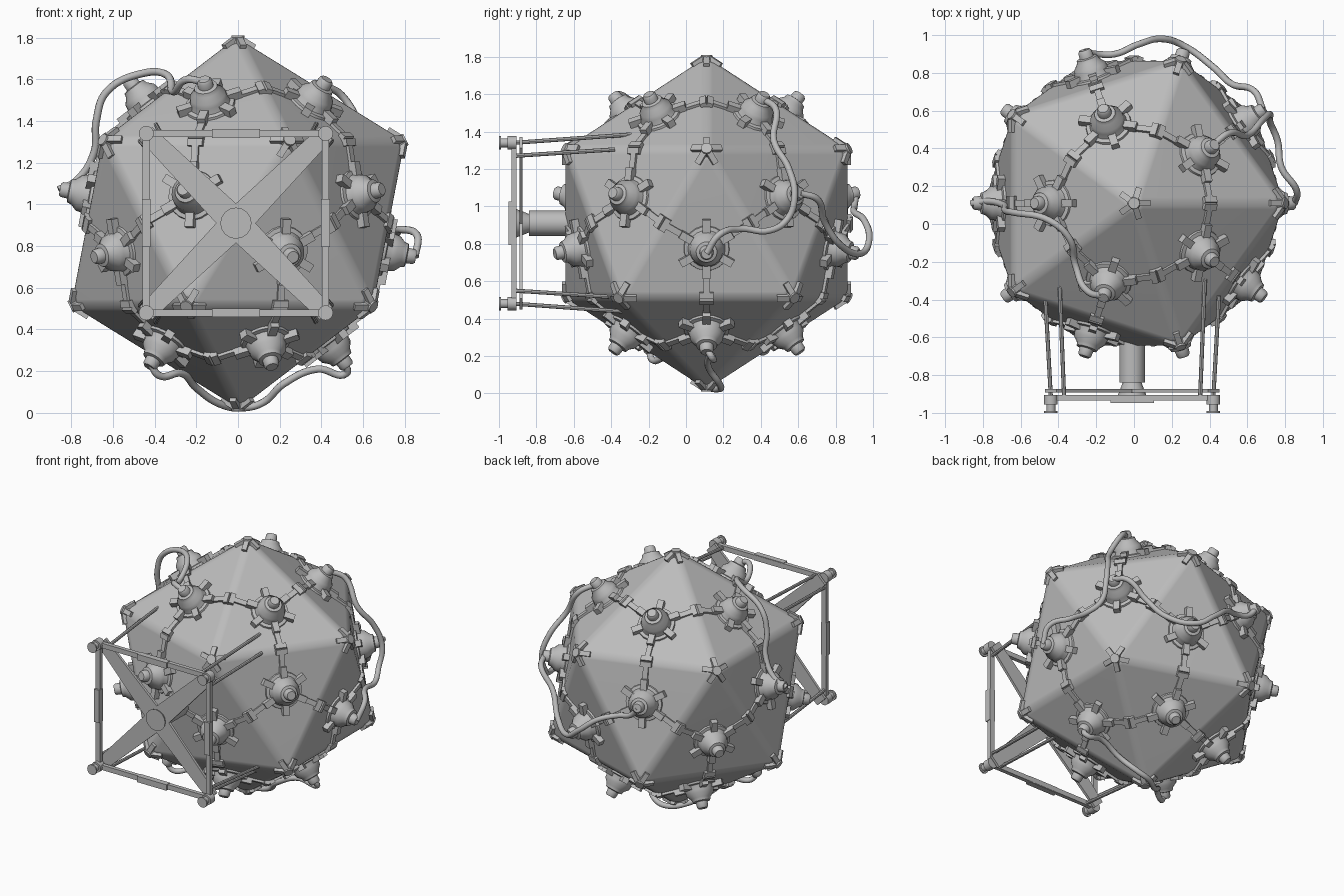
import bpy, bmesh, math
from mathutils import Vector, Matrix

cube = bpy.data.objects.get("Cube")
if cube:
    bpy.data.objects.remove(cube, do_unlink=True)

CENTRE = Vector((0, 0.11, 0.91))
R = 0.895

grey = bpy.data.materials.new("hull_grey")
grey.use_nodes = True
grey.diffuse_color = (0.5, 0.5, 0.5, 1)
grey.node_tree.nodes["Principled BSDF"].inputs["Base Color"].default_value = (0.5, 0.5, 0.5, 1)


def make_object(name, bm, smooth=True):
    mesh = bpy.data.meshes.new(name)
    bmesh.ops.recalc_face_normals(bm, faces=bm.faces)
    bm.to_mesh(mesh)
    bm.free()
    mesh.materials.append(grey)
    obj = bpy.data.objects.new(name, mesh)
    bpy.context.collection.objects.link(obj)
    if smooth:
        bpy.ops.object.select_all(action="DESELECT")
        obj.select_set(True)
        bpy.context.view_layer.objects.active = obj
        bpy.ops.object.shade_smooth_by_angle(angle=math.radians(35))
    return obj


def frame(origin, x_dir, z_dir):
    """Matrix with z along z_dir and x as near x_dir as possible."""
    z = z_dir.normalized()
    y = z.cross(x_dir).normalized()
    return Matrix.Translation(origin) @ Matrix((y.cross(z), y, z)).transposed().to_4x4()


def bar(bm, a, b, width, height, up, end_width=None):
    """Rectangular bar from a to b, optionally tapering."""
    a, b = Vector(a), Vector(b)
    m = frame((a + b) / 2, b - a, Vector(up))
    m = m @ Matrix.Diagonal(((b - a).length, width, height, 1))
    verts = bmesh.ops.create_cube(bm, size=1)["verts"]
    for v in verts:
        if end_width and v.co.x > 0:
            v.co.y *= end_width / width
        v.co = m @ v.co


def rod(bm, a, b, r1, r2=None, sides=16):
    a, b = Vector(a), Vector(b)
    turn = (b - a).to_track_quat("Z", "Y").to_matrix().to_4x4()
    bmesh.ops.create_cone(bm, cap_ends=True, segments=sides, radius1=r1,
                          radius2=r1 if r2 is None else r2, depth=(b - a).length,
                          matrix=Matrix.Translation((a + b) / 2) @ turn)


def lathe(bm, profile, sides):
    verts = [bm.verts.new((r, 0, h)) for r, h in profile]
    edges = [bm.edges.new(pair) for pair in zip(verts, verts[1:])]
    bmesh.ops.spin(bm, geom=verts + edges, cent=(0, 0, 0), axis=(0, 0, 1),
                   angle=math.tau, steps=sides)
    bmesh.ops.remove_doubles(bm, verts=bm.verts, dist=0.0005)


# Twenty-sided hull with a corner straight up
corners = [Vector((0, 0, R)), Vector((0, 0, -R))]
ring = R * 2 / math.sqrt(5)
for i in range(5):
    for start, side in ((0, 1), (36, -1)):
        t = math.radians(start + 72 * i)
        corners.append(Vector((ring * math.cos(t), ring * math.sin(t), side * ring / 2)))
bm = bmesh.new()
for c in corners:
    bm.verts.new(c + CENTRE)
bmesh.ops.convex_hull(bm, input=bm.verts)
bm.normal_update()
faces = [(f.calc_center_median(), f.verts[0].co.copy()) for f in bm.faces]
edge_length = bm.edges[0:1][0].calc_length() if hasattr(bm.edges, "ensure_lookup_table") and not bm.edges.ensure_lookup_table() else 0.94
hull = make_object("hull", bm, smooth=False)
bevel = hull.modifiers.new("rounded_edges", "BEVEL")
bevel.width = 0.035
bevel.segments = 4
bevel.limit_method = "NONE"
for poly in hull.data.polygons:
    poly.use_smooth = True
normals = hull.modifiers.new("flat_panels", "WEIGHTED_NORMAL")
normals.keep_sharp = True

# Corner caps: a small hub with five fingers along the edges
bm = bmesh.new()
for c in corners:
    out = c.normalized()
    tip = CENTRE + c
    rod(bm, tip - out * 0.05, tip + out * 0.005, 0.036, 0.03, 12)
    for other in corners:
        if 0.1 < (other - c).length < edge_length * 1.1:
            along = (other - c).normalized()
            outward = (c + other).normalized()
            base = tip - outward * 0.003
            bar(bm, base + along * 0.015, base + along * 0.095, 0.032, 0.03, outward)
make_object("corner_caps", bm)

# Turned stud with six arms, three of which reach to the panel edges
stud_bm = bmesh.new()
lathe(stud_bm, [(0.125, -0.01), (0.12, 0.012), (0.1, 0.016), (0.09, 0.045), (0.087, 0.065),
                (0.062, 0.092), (0.056, 0.112), (0.038, 0.116), (0.036, 0.148),
                (0.028, 0.158), (0, 0.158)], 20)
inradius = edge_length / math.sqrt(12)
for k in range(6):
    d = Vector((math.cos(k * math.pi / 3), math.sin(k * math.pi / 3), 0))
    lift = Vector((0, 0, 0.016))
    bar(stud_bm, d * 0.075 + lift, d * 0.16 + lift, 0.042, 0.045, (0, 0, 1))
    if k % 2:
        low = Vector((0, 0, 0.004))
        bar(stud_bm, d * 0.15 + low, d * inradius + low, 0.034, 0.022, (0, 0, 1))
        bar(stud_bm, d * (inradius - 0.032) + low, d * (inradius + 0.002) + low,
            0.075, 0.034, (0, 0, 1))
stud = make_object("panel_stud", stud_bm)
for i, (middle, corner) in enumerate(faces):
    obj = stud if i == 0 else stud.copy()
    if i:
        obj.name = f"panel_stud_{i + 1}"
        bpy.context.collection.objects.link(obj)
    obj.matrix_world = frame(middle, corner - middle, middle - CENTRE)

# Front mast and hub
MX, MZ, FY = -0.01, 0.91, -0.92
bm = bmesh.new()
rod(bm, (MX, -0.84, MZ), (MX, -0.55, MZ), 0.068, sides=24)
rod(bm, (MX, -0.905, MZ), (MX, -0.84, MZ), 0.075, 0.05, 16)
make_object("front_mast", bm)

# Diagonal cross arms, square frame, sleeves, corner lugs and struts
cross, square, lugs, struts = (bmesh.new() for _ in range(4))
H = 0.43
for sx in (-1, 1):
    for sz in (-1, 1):
        x, z = MX + sx * H, MZ + sz * H
        bar(cross, (MX, -0.845, MZ), (x, FY, z), 0.14, 0.018, (0, -1, 0), 0.085)
        rod(lugs, (x, -1.0, z), (x, -0.91, z), 0.024)
        rod(lugs, (x, -0.955, z), (x, -0.905, z), 0.036)
        rod(lugs, (x, -1.0, z), (x, -0.99, z), 0.036)
        # Two struts from each corner back to the hull
        rod(struts, (x, FY, z - sz * 0.07), (x + sx * 0.03, -0.38, z - sz * 0.035), 0.011, sides=8)
        rod(struts, (x - sx * 0.07, FY, z), (x - sx * 0.045, -0.29, z + sz * 0.045), 0.011, sides=8)
for s in (-1, 1):
    for along in (Vector((1, 0, 0)), Vector((0, 0, 1))):
        across = Vector((along.z, 0, along.x))
        mid = Vector((MX, FY, MZ)) + across * s * H
        bar(square, mid - along * H, mid + along * H, 0.034, 0.028, (0, -1, 0))
        front = Vector((0, -0.008, 0))
        bar(square, mid - along * 0.115 + front, mid + along * 0.115 + front, 0.042, 0.04, (0, -1, 0))
make_object("cross_arms", cross)
make_object("square_frame", square)
make_object("corner_lugs", lugs)
make_object("frame_struts", struts)


# Hoses running between studs
def hose(name, points):
    curve = bpy.data.curves.new(name, "CURVE")
    curve.dimensions = "3D"
    curve.bevel_depth = 0.018
    curve.bevel_resolution = 3
    curve.resolution_u = 8
    curve.use_fill_caps = True
    spline = curve.splines.new("BEZIER")
    spline.bezier_points.add(len(points) - 1)
    for p, co in zip(spline.bezier_points, points):
        p.co = co
        p.handle_left_type = p.handle_right_type = "AUTO"
    curve.materials.append(grey)
    bpy.context.collection.objects.link(bpy.data.objects.new(name, curve))


hose("right_hose", [(-.15, -.38, 1.58), (-.24, -.36, 1.6), (-.31, -.22, 1.54), (-.34, -.08, 1.62),
                    (-.45, .02, 1.63), (-.63, .06, 1.54), (-.68, .07, 1.4), (-.69, .1, 1.25),
                    (-.78, .12, 1.11), (-.86, .11, 1.07)])
hose("left_hose", [(.42, .42, 1.57), (.5, .48, 1.52), (.6, .47, 1.35), (.68, .55, 1.2),
                   (.72, .58, 1.05), (.72, .54, .93), (.76, .44, .87), (.78, .3, .88),
                   (.86, .18, .85), (.85, .11, .75)])
hose("back_hose", [(.68, .61, 1.07), (.64, .7, 1.04), (.52, .74, .92), (.42, .83, .79),
                   (.27, .94, .75), (.15, .98, .83), (.02, .95, .93), (-.1, .9, .97),
                   (-.2, .9, 1), (-.26, .91, 1.07)])
hose("bottom_hose", [(.51, .11, .24), (.52, .14, .19), (.38, .13, .21), (.22, .12, .14),
                     (.12, .18, .05), (.03, .18, .025), (-.08, .1, .04), (-.2, 0, .12),
                     (-.27, -.1, .19), (-.38, -.18, .18), (-.42, -.2, .24)])
